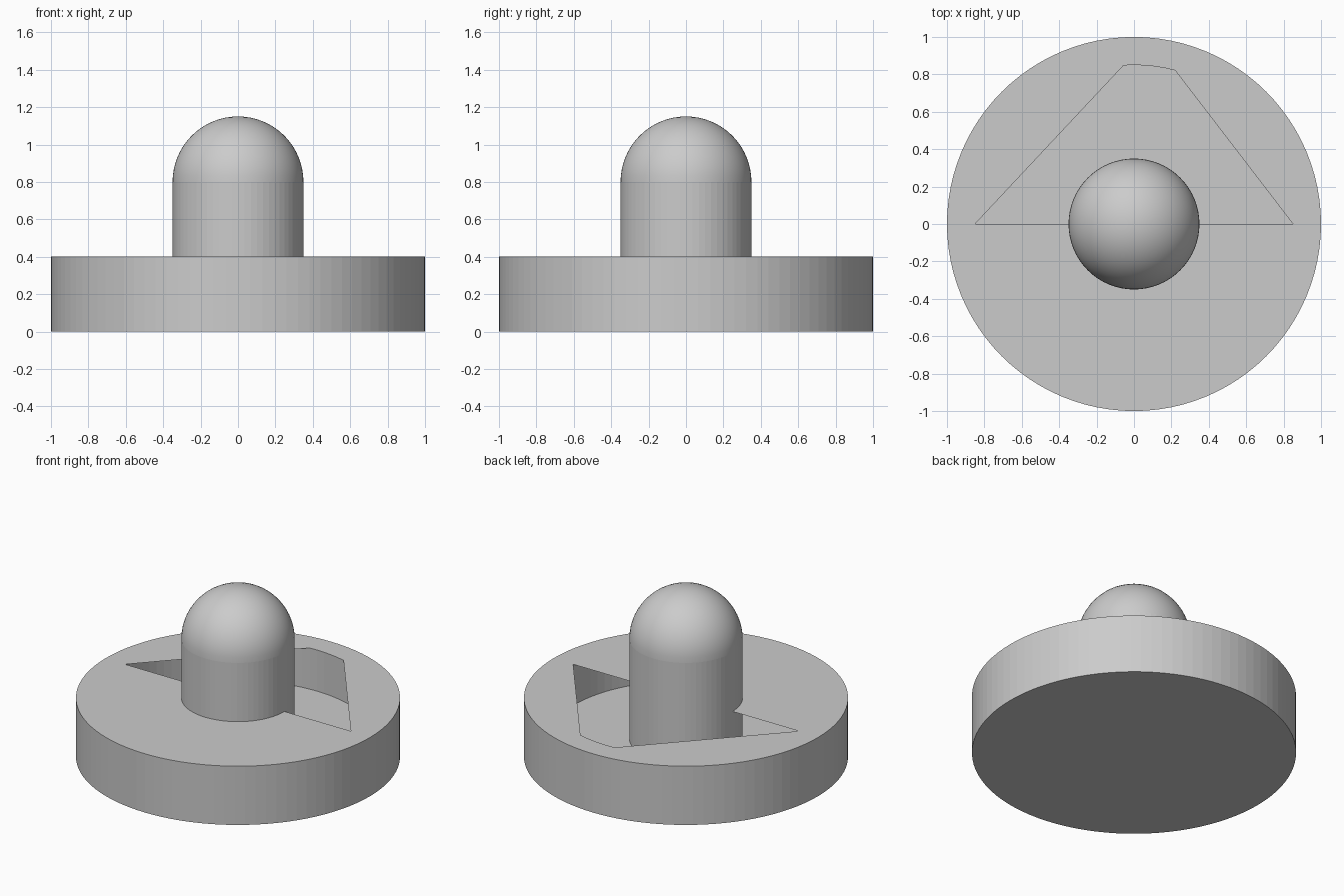
import bpy, bmesh
from math import sin, cos, pi

if "Cube" in bpy.data.objects:
    bpy.data.objects.remove(bpy.data.objects["Cube"])

N = 96
FLOOR, TOP = 0.12, 0.4


def make_object(name, bm):
    mesh = bpy.data.meshes.new(name)
    bm.to_mesh(mesh)
    bm.free()
    obj = bpy.data.objects.new(name, mesh)
    bpy.context.collection.objects.link(obj)
    return obj


def ring(bm, radius, z, n):
    return [bm.verts.new((radius * cos(2 * pi * i / n), radius * sin(2 * pi * i / n), z))
            for i in range(n)]


def bridge(bm, a, b):
    n = len(a)
    return [bm.faces.new((a[i], a[(i + 1) % n], b[(i + 1) % n], b[i])) for i in range(n)]


# Hollow round base: outer wall, rim, inner wall and floor
bm = bmesh.new()
rings = [ring(bm, r, z, N) for r, z in ((1, 0), (1, TOP), (0.85, TOP), (0.85, FLOOR))]
for lower, upper in zip(rings, rings[1:]):
    bridge(bm, lower, upper)
bm.faces.new(rings[0][::-1])
bm.faces.new(rings[-1])
make_object("base", bm)

# Thin lid pieces leaving a four-sided opening: each is a circle segment
bm = bmesh.new()
edge = ring(bm, 0.85, TOP, N)
for start, end in ((0, 20), (25, 48), (48, 96)):
    bm.faces.new([edge[i % N] for i in range(start, end + 1)])
for v in [v for v in bm.verts if not v.link_faces]:
    bm.verts.remove(v)
make_object("lid", bm)

# Central post standing on the cavity floor
bm = bmesh.new()
foot, neck = ring(bm, 0.35, FLOOR, 64), ring(bm, 0.35, 0.8, 64)
bridge(bm, foot, neck)
make_object("post", bm)

# Smooth dome closing the post
bm = bmesh.new()
M = 16
loops = [ring(bm, 0.35 * cos(pi / 2 * k / M), 0.8 + 0.35 * sin(pi / 2 * k / M), 64)
         for k in range(M)]
for lower, upper in zip(loops, loops[1:]):
    bridge(bm, lower, upper)
tip = bm.verts.new((0, 0, 1.15))
for i in range(64):
    bm.faces.new((loops[-1][i], loops[-1][(i + 1) % 64], tip))
for f in bm.faces:
    f.smooth = True
make_object("dome", bm)

# Centre the model on its own bounds is already ensured by the rings
